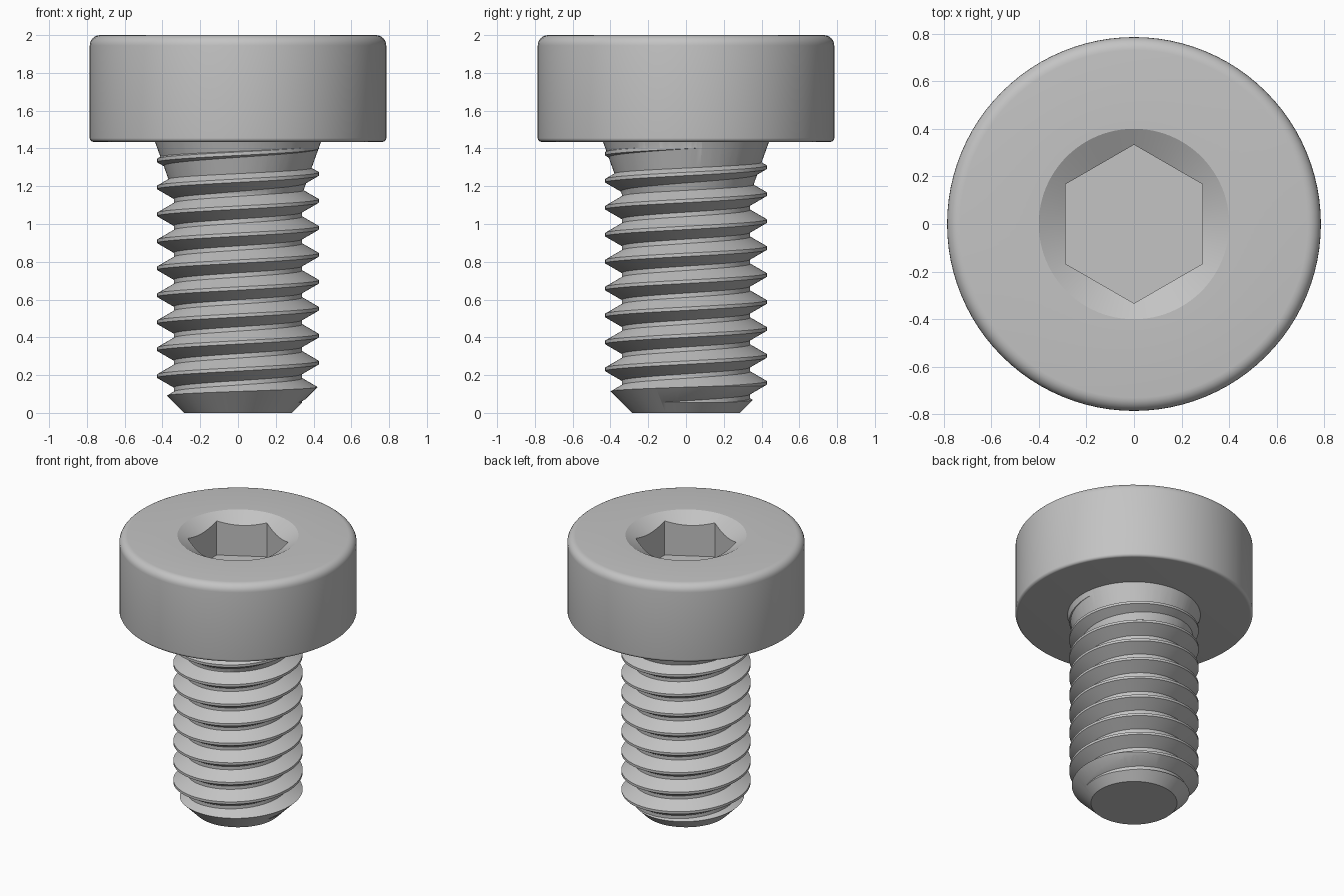
import bpy, bmesh, math

cube = bpy.data.objects.get("Cube")
if cube:
    bpy.data.objects.remove(cube, do_unlink=True)

SEG = 96
HEAD_R, HEAD_BOTTOM, TOP = 0.785, 1.435, 2.0
PITCH, CREST_R, ROOT_R = 0.1427, 0.428, 0.34

steel = bpy.data.materials.new("steel grey")
steel.use_nodes = True
GREY = (0.55, 0.55, 0.55, 1)
steel.diffuse_color = GREY
steel.node_tree.nodes["Principled BSDF"].inputs["Base Color"].default_value = GREY


def finish(bm, name):
    bmesh.ops.recalc_face_normals(bm, faces=bm.faces)
    mesh = bpy.data.meshes.new(name)
    bm.to_mesh(mesh)
    bm.free()
    mesh.materials.append(steel)
    obj = bpy.data.objects.new(name, mesh)
    bpy.context.collection.objects.link(obj)
    return obj


def lathe(name, profile, seg=SEG, turn=0.0):
    """Closed solid of revolution; the profile starts and ends on the axis."""
    bm = bmesh.new()
    first = bm.verts.new((0, 0, profile[0][1]))
    last = bm.verts.new((0, 0, profile[-1][1]))
    rings = []
    for r, z in profile[1:-1]:
        angles = [turn + math.tau * i / seg for i in range(seg)]
        rings.append([bm.verts.new((r * math.cos(a), r * math.sin(a), z)) for a in angles])
    for i in range(seg):
        j = (i + 1) % seg
        bm.faces.new((first, rings[0][i], rings[0][j]))
        bm.faces.new((last, rings[-1][j], rings[-1][i]))
        for lo, hi in zip(rings, rings[1:]):
            bm.faces.new((lo[i], lo[j], hi[j], hi[i]))
    return finish(bm, name)


def activate(obj):
    bpy.ops.object.select_all(action='DESELECT')
    obj.select_set(True)
    bpy.context.view_layer.objects.active = obj


def combine(obj, tool, operation):
    """Apply a boolean and remove the helper solid."""
    tool.hide_render = True
    mod = obj.modifiers.new(operation.lower(), 'BOOLEAN')
    mod.operation, mod.solver, mod.object = operation, 'EXACT', tool
    activate(obj)
    bpy.ops.object.modifier_apply(modifier=mod.name)
    bpy.data.objects.remove(tool, do_unlink=True)


def smooth(obj, degrees):
    activate(obj)
    bpy.ops.object.shade_smooth_by_angle(angle=math.radians(degrees))


def fillet(r, z, size, start):
    """Quarter-circle corner points, counter-clockwise from the start angle."""
    return [(r + size * math.cos(math.radians(start + 15 * k)),
             z + size * math.sin(math.radians(start + 15 * k))) for k in range(7)]


def helical_solid(name, start, turns):
    """Right-handed thread with flat crests and roots, closed by end cones."""
    half = PITCH / 16
    flank = (CREST_R - ROOT_R) * math.tan(math.radians(30))
    section = [(ROOT_R, -half - flank), (CREST_R, -half),
               (CREST_R, half), (ROOT_R, half + flank)]
    rows = 4 * turns
    bm = bmesh.new()
    cols = []
    for i in range(SEG):
        a = math.tau * i / SEG
        col = []
        # the first column is one turn longer, to meet the end of the last one
        for k in range(rows + (4 if i == 0 else 0)):
            r, dz = section[k % 4]
            z = start + PITCH * (k // 4 + i / SEG) + dz
            col.append(bm.verts.new((r * math.cos(a), r * math.sin(a), z)))
        cols.append(col)
    for i in range(SEG):
        here = cols[i]
        there = cols[i + 1] if i + 1 < SEG else cols[0][4:]
        for k in range(rows - 1):
            bm.faces.new((here[k], there[k], there[k + 1], here[k + 1]))
    # end cones
    low = bm.verts.new((0, 0, start - 0.4))
    high = bm.verts.new((0, 0, start + PITCH * turns + 0.4))
    middle = start + PITCH * turns / 2
    for e in [e for e in bm.edges if e.is_boundary]:
        v, w = e.verts
        bm.faces.new((v, w, low if v.co.z < middle else high))
    # the extra column ends need their own edges closed
    for v in [v for v in bm.verts if not v.link_faces]:
        bm.verts.remove(v)
    bmesh.ops.holes_fill(bm, edges=[e for e in bm.edges if e.is_boundary], sides=0)
    return finish(bm, name)


# Head: rounded cylinder with a shallow countersink and a hexagonal socket
head = lathe("head", [(0, HEAD_BOTTOM)]
             + fillet(HEAD_R - 0.02, HEAD_BOTTOM + 0.02, 0.02, -90)
             + fillet(HEAD_R - 0.055, TOP - 0.055, 0.055, 0)
             + [(0.4, TOP), (0, TOP - 0.4 * math.tan(math.radians(30)))])
socket = lathe("socket_cutter", [(0, 1.713), (0.333, 1.713), (0.333, 2.2), (0, 2.2)],
               6, math.radians(30))
combine(head, socket, 'DIFFERENCE')
smooth(head, 28)

# Threaded shank: helix trimmed by a chamfered tip, flaring out below the head
shank = helical_solid("threaded_shank", 1.265 - 11 * PITCH, 13)
tip = lathe("tip_trimmer", [(0, 0), (0.285, 0), (0.485, 0.2), (0.485, 1.46), (0, 1.46)])
combine(shank, tip, 'INTERSECT')
neck = lathe("neck_flare", [(0, 1.1), (0.319, 1.1), (0.452, 1.47), (0, 1.47)])
combine(shank, neck, 'UNION')
smooth(shank, 25)
